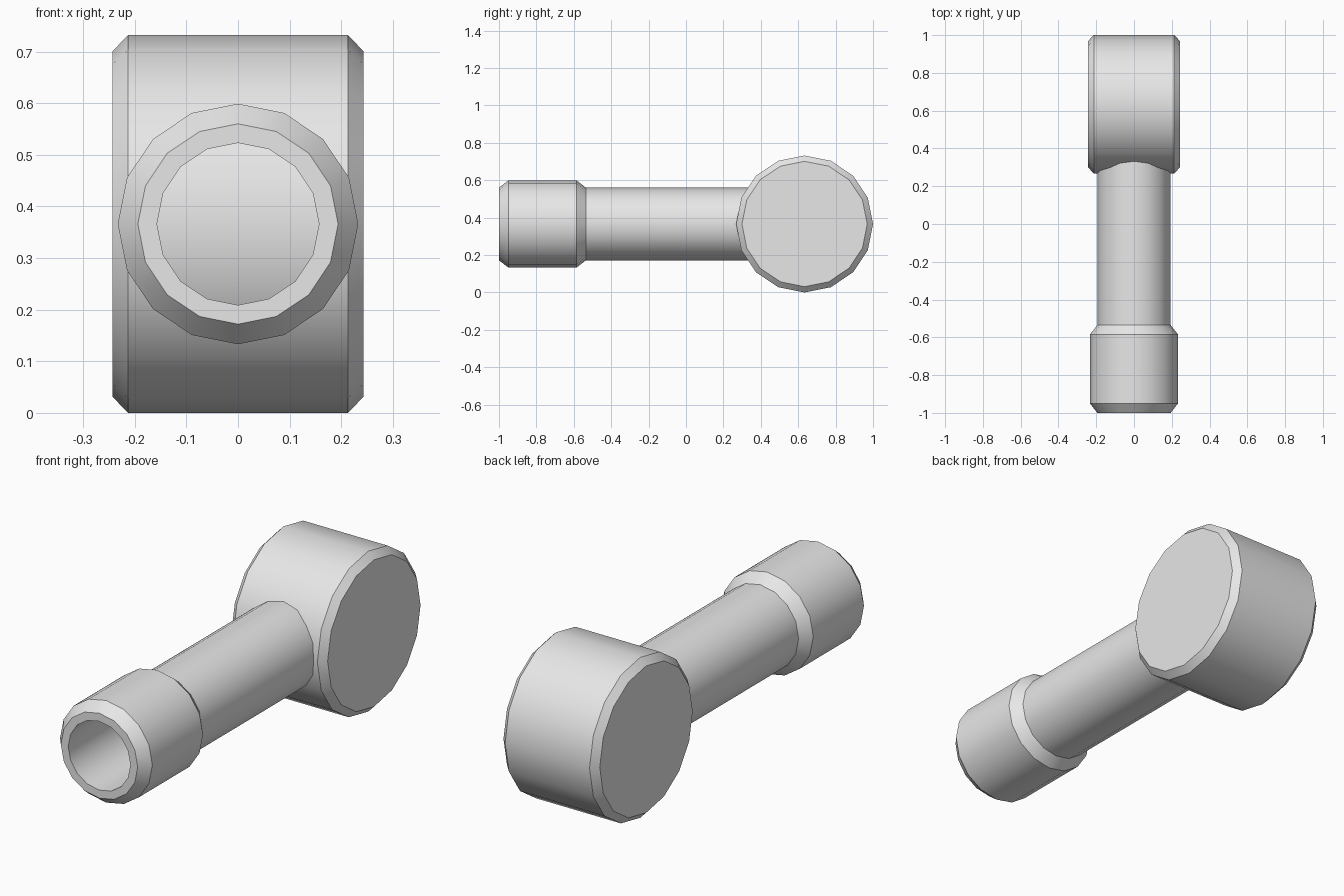
import bpy, bmesh
from math import pi, cos, sin, radians
from mathutils import Matrix

SIDES = 16
AXIS_Z = 0.366

cube = bpy.data.objects.get("Cube")
if cube:
    bpy.data.objects.remove(cube, do_unlink=True)

grey = bpy.data.materials.new("plain_grey")
grey.use_nodes = True
grey.diffuse_color = (0.8, 0.8, 0.8, 1)
grey.node_tree.nodes["Principled BSDF"].inputs["Base Color"].default_value = (0.8, 0.8, 0.8, 1)


def revolve(name, profile, matrix, closed):
    """Turn (radius, height) points about local z; cap the ends unless the profile is a loop."""
    bm = bmesh.new()
    rings = [[bm.verts.new((r * cos(2 * pi * i / SIDES), r * sin(2 * pi * i / SIDES), h))
              for i in range(SIDES)] for r, h in profile]
    pairs = list(zip(rings, rings[1:]))
    if closed:
        pairs.append((rings[-1], rings[0]))
    else:
        bm.faces.new(rings[0])
        bm.faces.new(rings[-1])
    for a, b in pairs:
        for i in range(SIDES):
            j = (i + 1) % SIDES
            bm.faces.new((a[i], a[j], b[j], b[i]))
    bm.transform(matrix)
    bmesh.ops.recalc_face_normals(bm, faces=bm.faces)
    mesh = bpy.data.meshes.new(name)
    bm.to_mesh(mesh)
    bm.free()
    mesh.materials.append(grey)
    obj = bpy.data.objects.new(name, mesh)
    bpy.context.collection.objects.link(obj)
    bpy.ops.object.select_all(action="DESELECT")
    obj.select_set(True)
    bpy.context.view_layer.objects.active = obj
    bpy.ops.object.shade_smooth_by_angle(angle=radians(30))
    return obj


# Hollow tube with a thicker collar at the mouth, running back into the drum
tube_profile = [(0.157, -1.0), (0.194, -1.0), (0.233, -0.95), (0.233, -0.585),
                (0.194, -0.535), (0.194, 0.5), (0.157, 0.5)]
revolve("barrel_tube", tube_profile,
        Matrix.Translation((0, 0, AXIS_Z)) @ Matrix.Rotation(-pi / 2, 4, "X"), True)

# Solid drum lying across the back, with chamfered rims
drum_profile = [(0.335, -0.243), (0.366, -0.213), (0.366, 0.213), (0.335, 0.243)]
revolve("rear_drum", drum_profile,
        Matrix.Translation((0, 0.634, AXIS_Z)) @ Matrix.Rotation(pi / 2, 4, "Y"), False)
